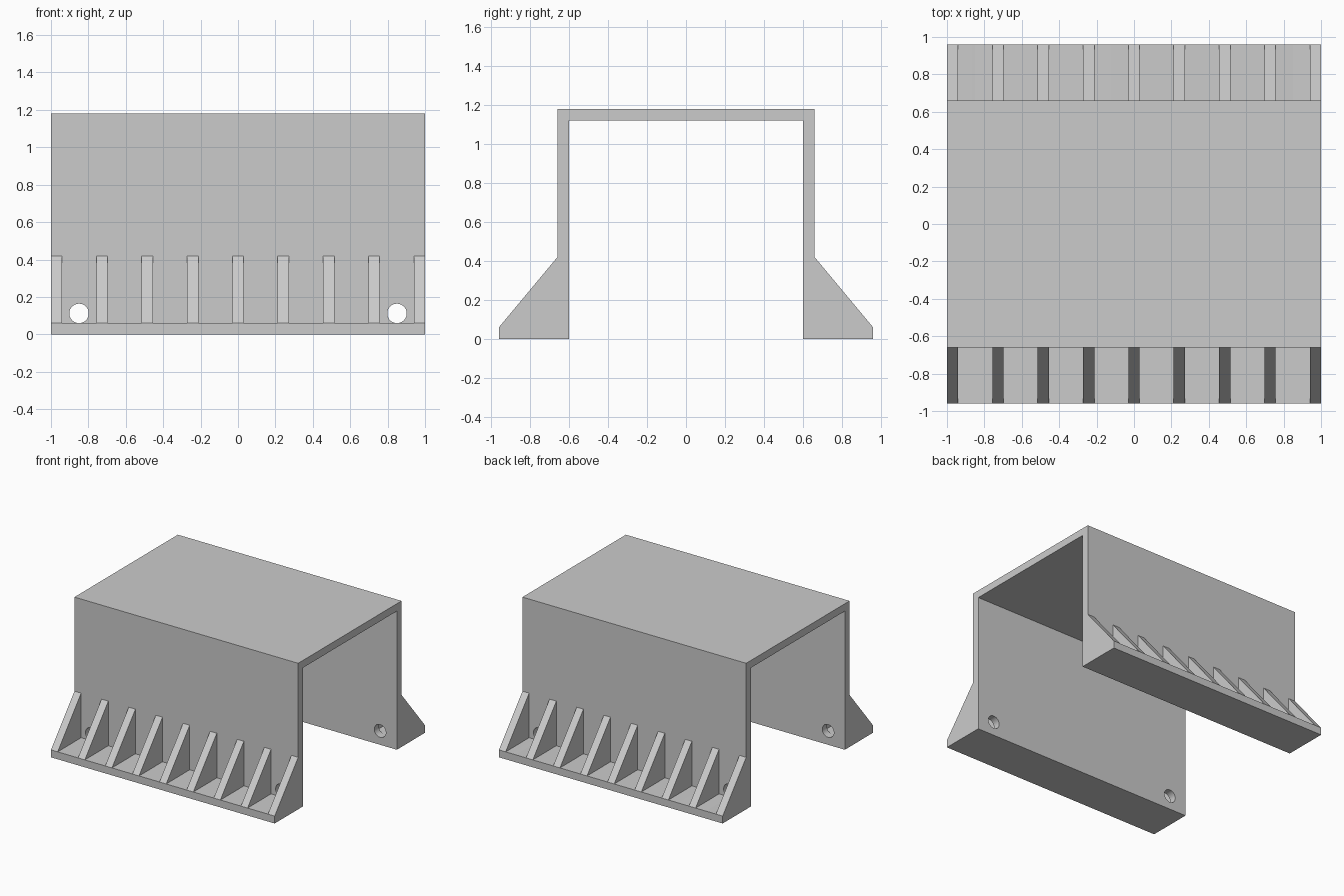
import bpy, bmesh, math
from mathutils import Matrix

cube = bpy.data.objects.get("Cube")
if cube:
    bpy.data.objects.remove(cube, do_unlink=True)

T = 0.06                     # sheet thickness
WALL, FOOT = 0.66, 0.96      # outer wall and flange reach in y
TOP, RIB_TOP = 1.18, 0.42
INNER = WALL - T

grey = bpy.data.materials.new("plain grey")
grey.use_nodes = True
colour = (0.6, 0.6, 0.6, 1)
grey.diffuse_color = colour
grey.node_tree.nodes["Principled BSDF"].inputs["Base Color"].default_value = colour


def add_object(name, bm):
    bmesh.ops.recalc_face_normals(bm, faces=bm.faces)
    mesh = bpy.data.meshes.new(name)
    bm.to_mesh(mesh)
    bm.free()
    mesh.materials.append(grey)
    obj = bpy.data.objects.new(name, mesh)
    bpy.context.collection.objects.link(obj)
    return obj


def extrude_x(name, profile, x0, x1):
    """Extrude a (y, z) outline along x."""
    bm = bmesh.new()
    face = bm.faces.new([bm.verts.new((x0, y, z)) for y, z in profile])
    geom = bmesh.ops.extrude_face_region(bm, geom=[face])["geom"]
    verts = [g for g in geom if isinstance(g, bmesh.types.BMVert)]
    bmesh.ops.translate(bm, verts=verts, vec=(x1 - x0, 0, 0))
    return add_object(name, bm)


# Channel body: roof, two walls and outward flanges in one outline
half = [(INNER, TOP - T), (INNER, 0), (FOOT, 0), (FOOT, T), (WALL, T), (WALL, TOP)]
body = extrude_x("channel_body", half + [(-y, z) for y, z in reversed(half)], -1, 1)

# Bolt holes through both walls
bm = bmesh.new()
for x in (-0.85, 0.85):
    place = Matrix.Translation((x, 0, 0.112)) @ Matrix.Rotation(math.pi / 2, 4, "X")
    bmesh.ops.create_cone(bm, cap_ends=True, segments=40, radius1=0.052,
                          radius2=0.052, depth=3, matrix=place)
cutter = add_object("hole_cutter", bm)
cut = body.modifiers.new("holes", "BOOLEAN")
cut.operation, cut.solver, cut.object = "DIFFERENCE", "EXACT", cutter
bpy.context.view_layer.objects.active = body
body.select_set(True)
bpy.ops.object.modifier_apply(modifier=cut.name)
bpy.data.objects.remove(cutter, do_unlink=True)
bpy.ops.object.shade_smooth_by_angle(angle=math.radians(30))

# Triangular stiffening ribs along both flanges
RIBS = 9
for side, label in ((-1, "front"), (1, "back")):
    outline = [(side * WALL, T), (side * FOOT, T), (side * WALL, RIB_TOP)]
    for i in range(RIBS):
        x = -1 + i * (2 - T) / (RIBS - 1)
        extrude_x(f"{label}_rib_{i + 1}", outline, x, x + T)
